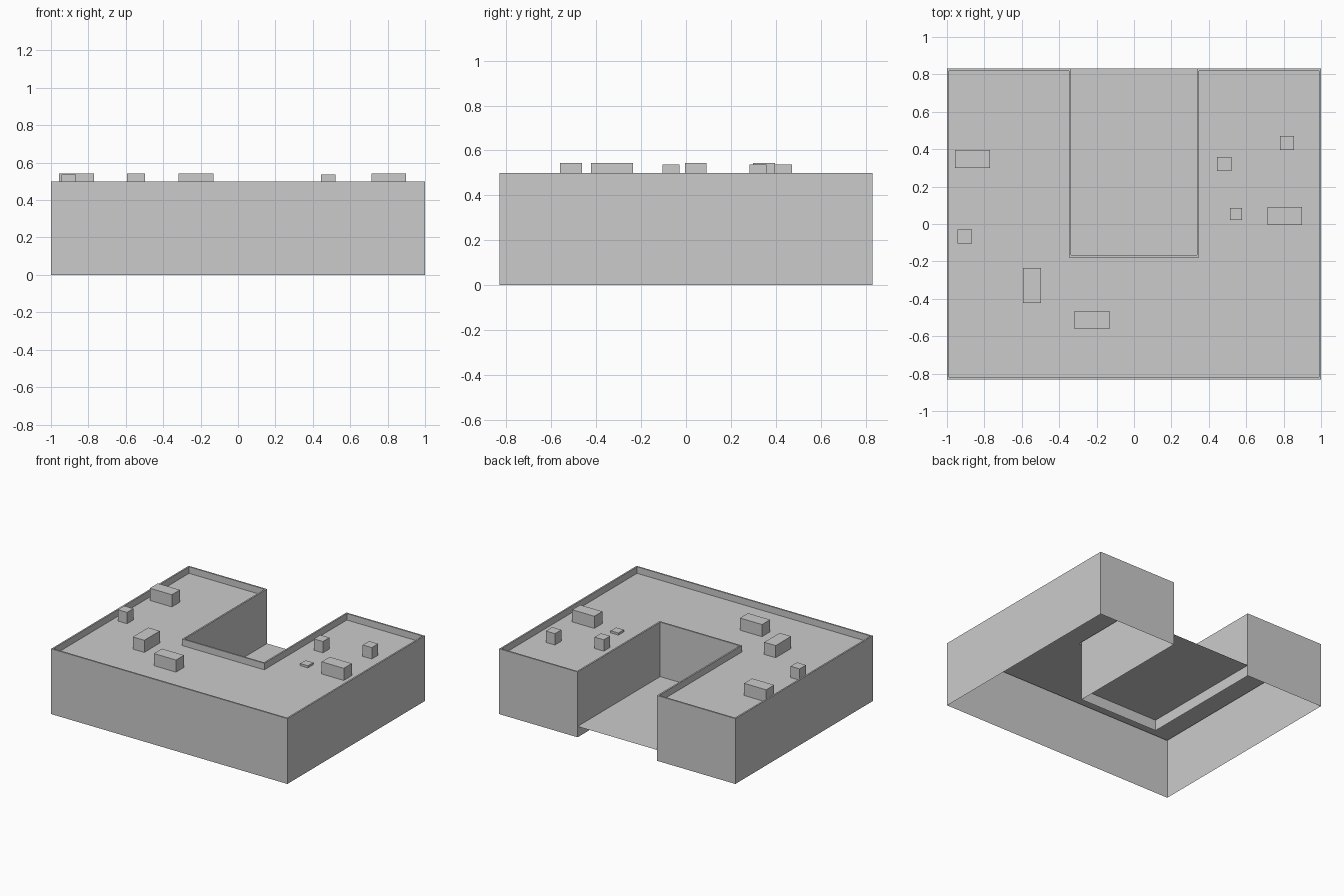
import bpy, bmesh

if "Cube" in bpy.data.objects:
    bpy.data.objects.remove(bpy.data.objects["Cube"])

HX, HY = 1.0, 0.831       # outer half sizes
NX, NY = 0.336, -0.167    # courtyard half width and inner end
TOP, ROOF, YARD = 0.50, 0.45, 0.083
WALL = 0.012              # parapet thickness


def finish(bm, name):
    mesh = bpy.data.meshes.new(name)
    bm.to_mesh(mesh)
    bm.free()
    obj = bpy.data.objects.new(name, mesh)
    bpy.context.collection.objects.link(obj)
    return obj


def u_loop(bm, inset, z):
    """U-shaped outline, counter-clockwise, moved inward by inset."""
    x, y, n, e = HX - inset, HY - inset, NX + inset, NY - inset
    half = [(x, -y), (x, y), (n, y), (n, e)]
    pts = half + [(-px, py) for px, py in reversed(half)]
    return [bm.verts.new((px, py, z)) for px, py in pts]


def bridge(bm, low, high):
    n = len(low)
    for i in range(n):
        j = (i + 1) % n
        bm.faces.new((low[i], low[j], high[j], high[i]))


# Building shell: walls, parapet cap, parapet inside and roof (open below)
bm = bmesh.new()
loops = [u_loop(bm, 0, 0), u_loop(bm, 0, TOP),
         u_loop(bm, WALL, TOP), u_loop(bm, WALL, ROOF)]
for low, high in zip(loops, loops[1:]):
    bridge(bm, low, high)
bm.faces.new(loops[-1])
finish(bm, "building_shell")

# Courtyard floor sheet between the wings
bm = bmesh.new()
bm.faces.new([bm.verts.new((x, y, YARD)) for x, y in
              ((-NX, NY), (NX, NY), (NX, HY), (-NX, HY))])
finish(bm, "courtyard_floor")


def roof_box(name, cx, cy, sx, sy, top):
    bm = bmesh.new()
    bmesh.ops.create_cube(bm, size=1)
    bm.normal_update()
    # the underside rests on the roof, so it is left open
    under = [f for f in bm.faces if f.normal.z < -0.5]
    bmesh.ops.delete(bm, geom=under, context='FACES_ONLY')
    bmesh.ops.scale(bm, vec=(sx, sy, top - ROOF), verts=bm.verts)
    bmesh.ops.translate(bm, vec=(cx, cy, (top + ROOF) / 2), verts=bm.verts)
    finish(bm, name)


# Large rooftop units
for i, (cx, cy, turned) in enumerate([(-0.863, 0.348, False), (-0.546, -0.329, True),
                                      (-0.225, -0.513, False), (0.806, 0.043, False)]):
    sx, sy = (0.097, 0.187) if turned else (0.187, 0.097)
    roof_box(f"large_roof_unit_{i + 1}", cx, cy, sx, sy, 0.543)

# Small rooftop vents
for i, (cx, cy) in enumerate([(-0.904, -0.067), (0.483, 0.321), (0.818, 0.433)]):
    roof_box(f"small_roof_vent_{i + 1}", cx, cy, 0.077, 0.077, 0.537)

# Flat roof hatch
roof_box("roof_hatch", 0.545, 0.053, 0.065, 0.065, 0.466)
